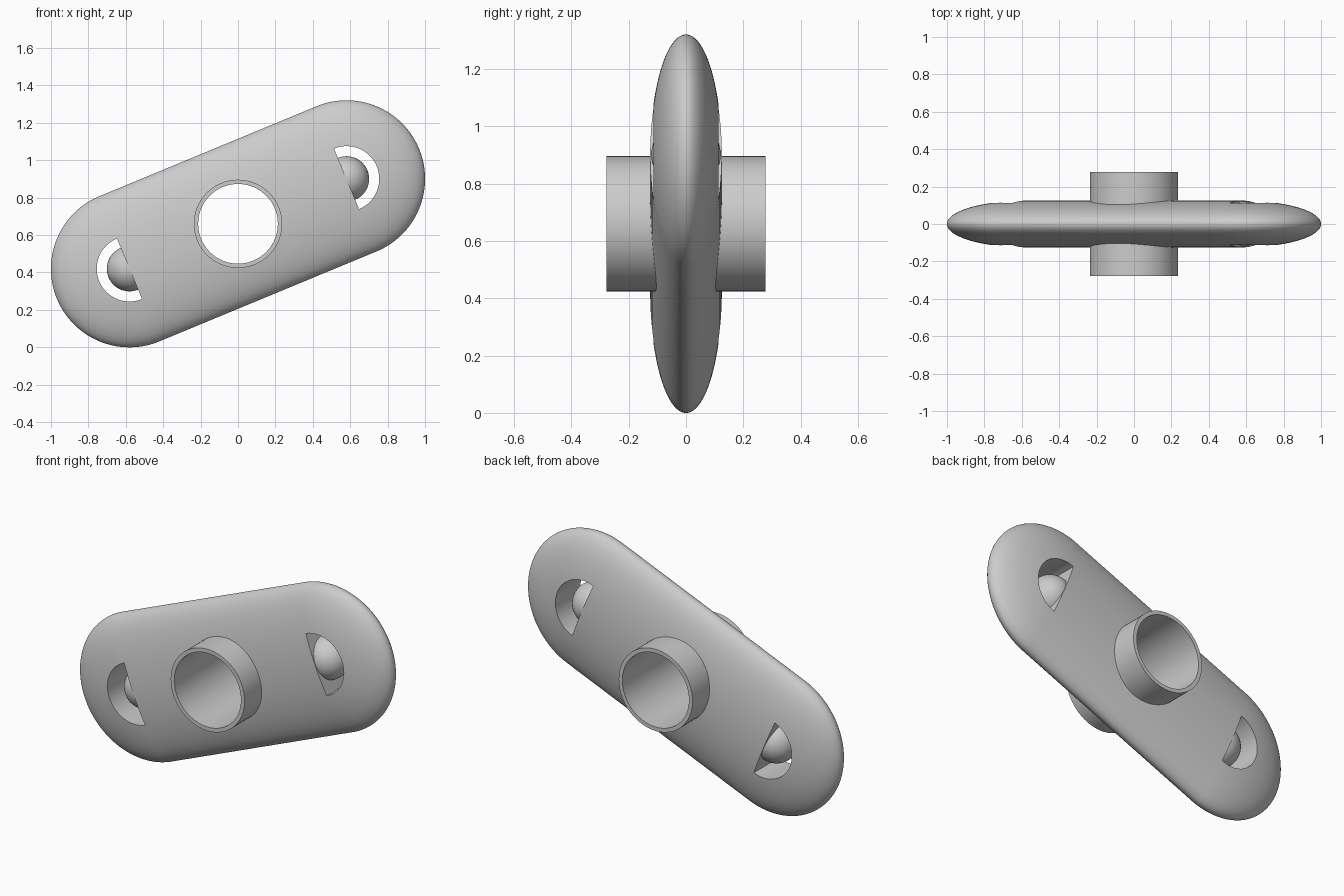
import bpy, bmesh, math
from mathutils import Matrix, Vector

if "Cube" in bpy.data.objects:
    bpy.data.objects.remove(bpy.data.objects["Cube"])

TILT = Matrix.Translation((0, 0, 0.66)) @ Matrix.Rotation(math.radians(-22.5), 4, 'Y')
HALF_LEN, R, HALF_T = 0.628, 0.42, 0.125

grey = bpy.data.materials.new("plain grey")
grey.diffuse_color = (0.6, 0.6, 0.6, 1)
grey.use_nodes = True
grey.node_tree.nodes["Principled BSDF"].inputs["Base Color"].default_value = grey.diffuse_color


def make(name, bm):
    bmesh.ops.recalc_face_normals(bm, faces=bm.faces)
    bm.transform(TILT)
    me = bpy.data.meshes.new(name)
    bm.to_mesh(me)
    bm.free()
    me.materials.append(grey)
    ob = bpy.data.objects.new(name, me)
    bpy.context.collection.objects.link(ob)
    return ob


def prism(name, pts, half):
    """Extrude an (x, z) outline through the thickness."""
    bm = bmesh.new()
    face = bm.faces.new([bm.verts.new((x, -half, z)) for x, z in pts])
    ext = bmesh.ops.extrude_face_region(bm, geom=[face])["geom"]
    bmesh.ops.translate(bm, vec=(0, 2 * half, 0),
                        verts=[v for v in ext if isinstance(v, bmesh.types.BMVert)])
    return make(name, bm)


def arc(cx, r, a0, a1, n):
    return [(cx + r * math.cos(a0 + (a1 - a0) * i / n),
             r * math.sin(a0 + (a1 - a0) * i / n)) for i in range(n + 1)]


def smooth(ob):
    bpy.ops.object.select_all(action='DESELECT')
    ob.select_set(True)
    bpy.context.view_layer.objects.active = ob
    bpy.ops.object.shade_smooth_by_angle(angle=math.radians(35))


# Body: flattened capsule, made from a sphere pulled apart along x
bm = bmesh.new()
bmesh.ops.create_uvsphere(bm, u_segments=96, v_segments=65, radius=R,
                          matrix=Matrix.Rotation(math.pi / 2, 4, 'Y'))
for v in bm.verts:
    v.co.x += math.copysign(HALF_LEN, v.co.x)
    v.co.y *= HALF_T / R
body = make("body", bm)

# Cutters: round centre hole and a half-moon slot at each end
cutters = [prism("centre_cutter", arc(0, 0.225, 0, 2 * math.pi, 64)[:-1], 0.5)]
for s in (-1, 1):
    mid = 0 if s > 0 else math.pi
    cutters.append(prism("slot_cutter", arc(s * HALF_LEN, 0.175, mid - math.pi / 2,
                                            mid + math.pi / 2, 40), 0.5))
bpy.context.view_layer.objects.active = body
for c in cutters:
    c.hide_render = True
    mod = body.modifiers.new("cut", 'BOOLEAN')
    mod.operation, mod.solver, mod.object = 'DIFFERENCE', 'EXACT', c
    bpy.ops.object.modifier_apply(modifier=mod.name)
for c in cutters:
    bpy.data.objects.remove(c)
smooth(body)

# Centre tube: open ring standing out on both sides
bm = bmesh.new()
prof = [(0.213, -0.277), (0.236, -0.277), (0.236, 0.277), (0.213, 0.277)]
vs = [bm.verts.new((r, y, 0)) for r, y in prof]
es = [bm.edges.new((vs[i], vs[(i + 1) % 4])) for i in range(4)]
bmesh.ops.spin(bm, geom=vs + es, cent=(0, 0, 0), axis=(0, 1, 0),
               angle=2 * math.pi, steps=64, use_merge=True)
bmesh.ops.remove_doubles(bm, verts=bm.verts, dist=1e-5)
smooth(make("centre_tube", bm))

# Balls: one at each end, half buried behind the slot
for s, side in ((-1, "left"), (1, "right")):
    bm = bmesh.new()
    bmesh.ops.create_uvsphere(bm, u_segments=48, v_segments=24, radius=0.121,
                              matrix=Matrix.Translation((s * HALF_LEN, 0, 0)))
    smooth(make(side + "_ball", bm))
